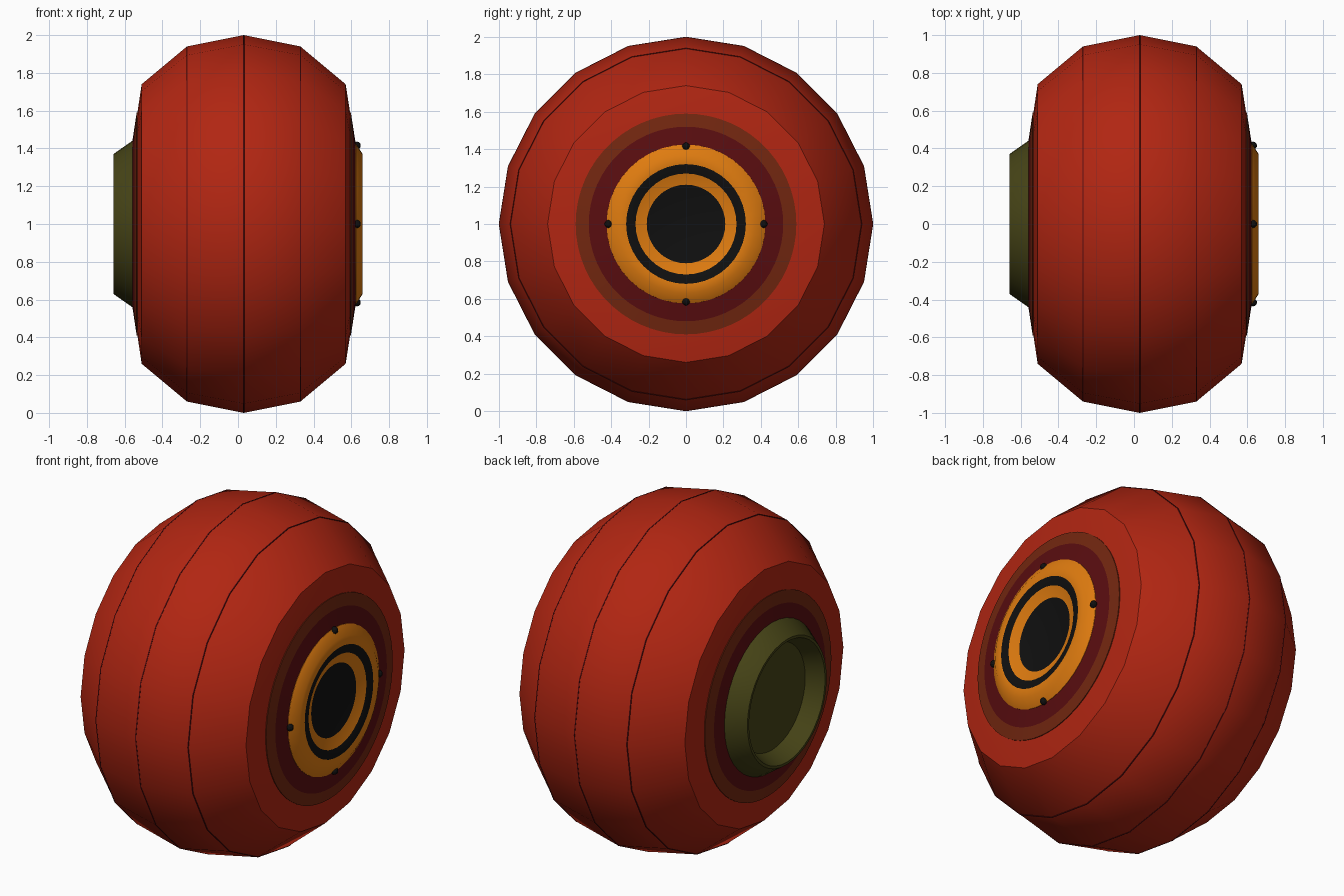
import bpy, bmesh, math

if bpy.data.objects.get("Cube"):
    bpy.data.objects.remove(bpy.data.objects["Cube"], do_unlink=True)


def material(name, rgb):
    m = bpy.data.materials.new(name)
    m.use_nodes = True
    m.diffuse_color = (*rgb, 1)
    bsdf = next(n for n in m.node_tree.nodes if n.type == 'BSDF_PRINCIPLED')
    bsdf.inputs["Base Color"].default_value = (*rgb, 1)
    bsdf.inputs["Roughness"].default_value = 0.8
    return m


red = material("tire red", (0.44, 0.019, 0.006))
orange = material("hub orange", (0.74, 0.2, 0.005))
brown = material("ring brown", (0.17, 0.02, 0.005))
maroon = material("ring dark red", (0.1, 0.004, 0.005))
black = material("black", (0.005, 0.005, 0.005))
olive = material("back olive", (0.06, 0.056, 0.008))


def revolve(name, profile, sides, mats, band_mats=None, angle=35):
    """Spin (x, radius) points about the axle; band_mats gives a slot per band."""
    bm = bmesh.new()
    rings = []
    for x, r in profile:
        if r == 0:
            rings.append([bm.verts.new((x, 0, 1))] * sides)
            continue
        turns = [2 * math.pi * i / sides for i in range(sides)]
        rings.append([bm.verts.new((x, r * math.cos(a), 1 + r * math.sin(a)))
                      for a in turns])
    for b, (low, high) in enumerate(zip(rings, rings[1:])):
        for i in range(sides):
            j = (i + 1) % sides
            corners = list(dict.fromkeys((low[i], high[i], high[j], low[j])))
            face = bm.faces.new(corners)
            face.material_index = band_mats[b] if band_mats else 0
    bmesh.ops.recalc_face_normals(bm, faces=bm.faces)
    # Open shells: point the normals along increasing x / outward
    bm.normal_update()
    mesh = bpy.data.meshes.new(name)
    bm.to_mesh(mesh)
    bm.free()
    obj = bpy.data.objects.new(name, mesh)
    bpy.context.collection.objects.link(obj)
    for m in mats:
        mesh.materials.append(m)
    bpy.ops.object.select_all(action='DESELECT')
    obj.select_set(True)
    bpy.context.view_layer.objects.active = obj
    bpy.ops.object.shade_smooth_by_angle(angle=math.radians(angle))
    return obj


# Tire body, closed at both ends
revolve("tire", [(-0.54, 0), (-0.555, 0.44), (-0.51, 0.74), (-0.27, 0.94),
                 (0.03, 1.0), (0.33, 0.94), (0.57, 0.74), (0.62, 0.42),
                 (0.6, 0)], 20, [red])

# Thin tread seams
for name, x, r in (("left_seam", 0.33, 0.94), ("middle_seam", 0.03, 1.0),
                   ("right_seam", -0.27, 0.94)):
    revolve(name, [(x - 0.004, r - 0.01), (x - 0.003, r + 0.001),
                   (x + 0.003, r + 0.001), (x + 0.004, r - 0.01)], 20, [maroon])


# Painted sidewall rings, as thin plates lying on the cone of each sidewall
def sidewall_ring(name, side, inner, outer, mat):
    def x_at(r):
        if side > 0:
            return 0.57 + 0.05 * (0.74 - r) / 0.32
        return -0.51 - 0.045 * (0.74 - r) / 0.3
    lift = side * 0.004
    revolve(name, [(x_at(inner) - lift, inner), (x_at(inner) + lift, inner),
                   (x_at(outer) + lift, outer), (x_at(outer) - lift, outer)],
            60, [mat])


for label, side in (("left", 1), ("right", -1)):
    sidewall_ring(label + "_brown_ring", side, 0.52, 0.59, brown)
    sidewall_ring(label + "_dark_red_ring", side, 0.4, 0.52, maroon)

# Orange hub with a black ring and a recessed black centre
revolve("hub", [(0.59, 0.43), (0.625, 0.425), (0.66, 0.37), (0.66, 0.32),
                (0.65, 0.27), (0.625, 0.21), (0.625, 0)],
        40, [orange, black], [0, 0, 0, 1, 0, 1])

# Four black studs around the hub
for i in range(4):
    a = i * math.pi / 2
    bpy.ops.mesh.primitive_uv_sphere_add(
        segments=10, ring_count=6, radius=0.021,
        location=(0.63, 0.415 * math.cos(a), 1 + 0.415 * math.sin(a)))
    stud = bpy.context.object
    stud.name = f"stud_{i + 1}"
    stud.data.materials.append(black)

# Olive collar on the other end, dished inwards to a flat floor
revolve("back_collar", [(-0.54, 0.445), (-0.56, 0.44), (-0.66, 0.37),
                        (-0.66, 0.355), (-0.562, 0.31), (-0.562, 0)],
        40, [olive])
